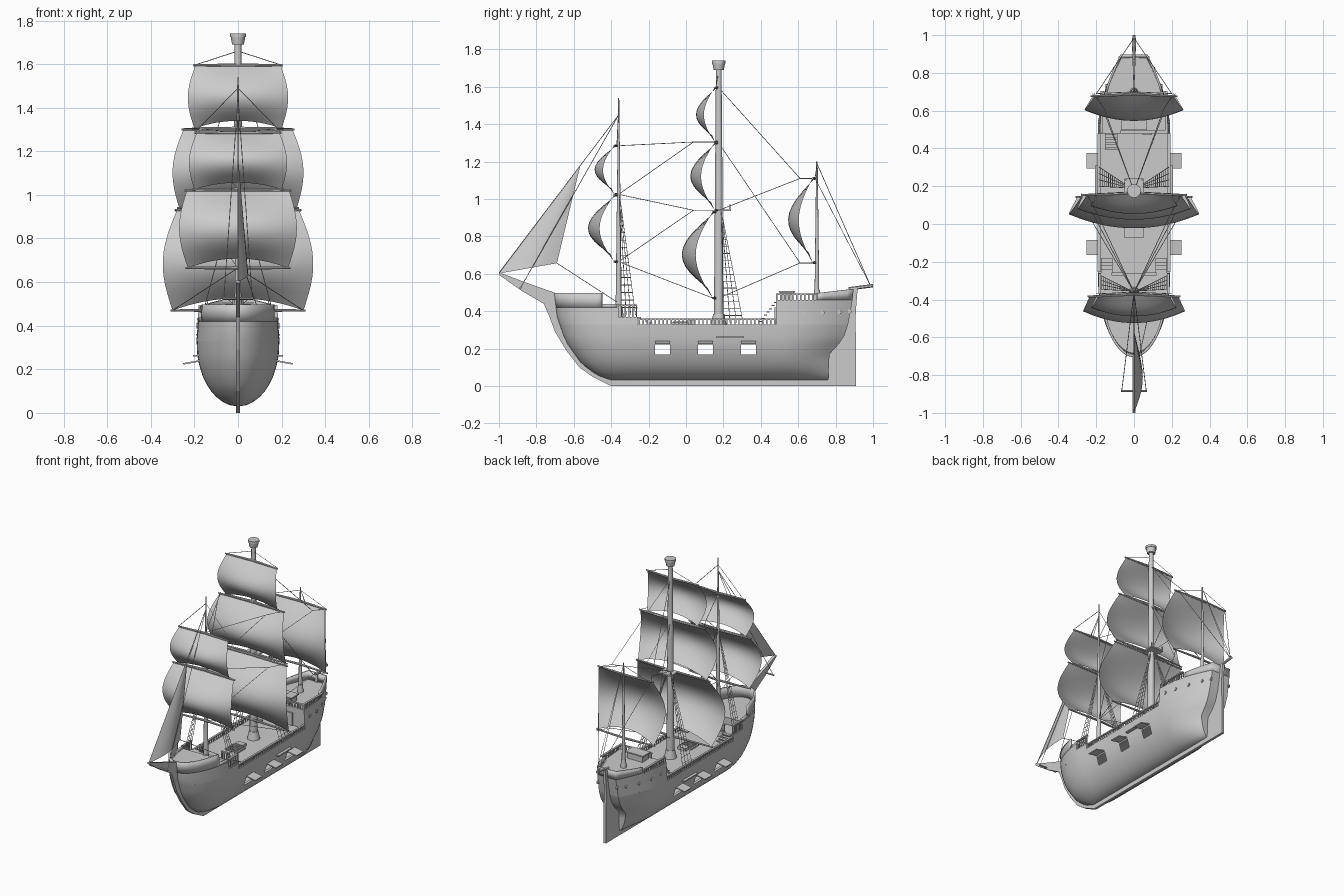
import bpy, bmesh, math
from mathutils import Vector, Matrix

if "Cube" in bpy.data.objects:
    bpy.data.objects.remove(bpy.data.objects["Cube"])

def finish(name, bm, smooth=None, weld=True):
    if weld:
        bmesh.ops.remove_doubles(bm, verts=bm.verts, dist=0.0002)
        bmesh.ops.recalc_face_normals(bm, faces=bm.faces)
    me = bpy.data.meshes.new(name)
    bm.to_mesh(me)
    bm.free()
    ob = bpy.data.objects.new(name, me)
    bpy.context.collection.objects.link(ob)
    if smooth:
        bpy.ops.object.select_all(action='DESELECT')
        ob.select_set(True)
        bpy.context.view_layer.objects.active = ob
        bpy.ops.object.shade_smooth_by_angle(angle=math.radians(smooth))
    return ob

def rod(bm, p, q, r0, r1=None, n=6):
    p, q = Vector(p), Vector(q)
    d = q - p
    m = Matrix.Translation((p + q) / 2) @ d.to_track_quat('Z', 'Y').to_matrix().to_4x4()
    bmesh.ops.create_cone(bm, cap_ends=True, segments=n, radius1=r0,
                          radius2=r0 if r1 is None else r1, depth=d.length, matrix=m)

def box(bm, c, s, tilt=0.0):
    m = Matrix.Translation(c) @ Matrix.Rotation(tilt, 4, 'Y') @ Matrix.Diagonal((*s, 1))
    bmesh.ops.create_cube(bm, size=1, matrix=m)

def lerp(tab, z):
    for (a, b), (c, d) in zip(tab, tab[1:]):
        if z <= c:
            return b + (d - b) * max(0, (z - a) / (c - a))
    return tab[-1][1]

# Hull form: bow and stern outlines and half width at any (y, z)
BOW = [(.03, -.40), (.06, -.48), (.12, -.56), (.24, -.645), (.37, -.69), (.5, -.705)]
STERN = [(.03, .76), (.17, .767), (.25, .84), (.32, .865), (.4, .88), (.52, .9)]
bow = lambda z: lerp(BOW, z)
stern = lambda z: lerp(STERN, z)

def half(y, z):
    t = min(1, max(0, (z - .03) / .29))
    w = .19 * math.sqrt(1 - (1 - t) ** 2) - max(0, z - .33) * .06
    if y < -.3:
        w *= math.sqrt(max(0, 1 - ((-.3 - y) / (-.3 - bow(z))) ** 2))
    if y > .5:
        w *= 1 - .6 * min(1, (y - .5) / (stern(z) - .5)) ** 2
    return w

def span(a, b, n, ease=False):
    f = lambda k: 1 - math.cos(k / n * math.pi / 2) if ease else k / n
    get = lambda v, z: v(z) if callable(v) else v
    return [lambda z, k=k: get(a, z) + (get(b, z) - get(a, z)) * f(k) for k in range(n + 1)]

def shell(name, cols, zs, skip=(), deck=True, ends=True, rise=0, thick=0):
    bm = bmesh.new()
    grid = {}
    for s in (-1, 1):
        for i, c in enumerate(cols):
            for j, z in enumerate(zs):
                y = c(z)
                up = rise * max(0, y - .7) / .2 if j else 0
                grid[s, i, j] = bm.verts.new((s * half(y, z), y, z + up))
    def quad(*k):
        bm.faces.new([grid[q] for q in k])
    n, m = len(cols), len(zs)
    for s in (-1, 1):
        for i in range(n - 1):
            for j in range(m - 1):
                yc = (cols[i](zs[j]) + cols[i + 1](zs[j])) / 2
                if zs[j] == .17 and any(a < yc < b for a, b in skip):
                    continue
                quad((s, i, j), (s, i + 1, j), (s, i + 1, j + 1), (s, i, j + 1))
    if deck:
        for i in range(n - 1):
            quad((-1, i, m - 1), (1, i, m - 1), (1, i + 1, m - 1), (-1, i + 1, m - 1))
    for i in ((0, n - 1) if ends is True else ends or ()):
        for j in range(m - 1):
            quad((-1, i, j), (1, i, j), (1, i, j + 1), (-1, i, j + 1))
    ob = finish(name, bm, 40)
    if thick:
        md = ob.modifiers.new("thickness", 'SOLIDIFY')
        md.thickness = thick
        md.offset = -1

# Hull, raised decks and bulwarks
PORTS = [-.125, .105, .335]
cuts = [(p - .04, p + .04) for p in PORTS]
mid = [-.24] + [y for c in cuts for y in c] + [.42]
cols = span(bow, -.3, 14, True) + [lambda z, y=y: y for y in mid] + span(.5, stern, 8)
shell("hull", cols, [.03, .034, .042, .055, .075, .1, .13, .17, .225, .27, .33], cuts)
shell("fore_deck", span(bow, -.37, 14, True), [.33, .37, .42])
shell("fore_step", span(-.37, -.26, 3), [.33, .37])
shell("bow_bulwark", span(bow, -.45, 14, True), [.42, .46, .497], deck=False, ends=False, thick=.012)
shell("bow_bulwark_low", span(-.45, -.37, 3), [.42, .438], deck=False, ends=False, thick=.012)
shell("stern_castle", span(.48, stern, 10), [.33, .36, .4, .46])
shell("stern_bulwark", span(.7, stern, 6), [.46, .497], deck=False, ends=(6,), rise=.022, thick=.012)

# Keel, stem, beakhead and rudder as one flat profile
prof = [(.91, 0), (-.4, 0), (-.5, .05), (-.57, .1), (-.64, .19), (-.7, .29), (-.73, .37), (-.76, .44),
        (-.88, .51), (-1, .595), (-1, .608), (-.86, .555), (-.7, .498), (-.68, .37), (-.63, .24),
        (-.54, .125), (-.4, .045), (.755, .045), (.76, .17), (.83, .25), (.87, .4), (.88, .525),
        (.918, .525), (.908, .4), (.905, .3), (.91, .28)]
bm = bmesh.new()
f = bm.faces.new([bm.verts.new((-.009, y, z)) for y, z in prof])
r = bmesh.ops.extrude_face_region(bm, geom=[f])
bmesh.ops.translate(bm, vec=(.018, 0, 0), verts=[v for v in r['geom'] if isinstance(v, bmesh.types.BMVert)])
finish("keel_and_stem", bm)

# Gun port lids, side channels and portholes
bm = bmesh.new()
for s in (-1, 1):
    for p in PORTS:
        box(bm, (s * .217, p, .231), (.07, .08, .007), s * .18)
    box(bm, (s * .197, .235, .262), (.02, .15, .008))
    for y, z in [(.54, .4), (.63, .393), (.73, .393), (.82, .395), (.875, .4)]:
        x = half(y, z)
        rod(bm, (s * (x - .01), y, z), (s * (x + .005), y, z), .012, n=10)
finish("ports_and_lids", bm)

# Railings
bm = bmesh.new()
def rail(p, q, h, n):
    p, q = Vector(p), Vector(q)
    for k in range(n + 1):
        c = p.lerp(q, k / n)
        box(bm, c + Vector((0, 0, h / 2)), (.007, .007, h))
    along = abs(q.y - p.y) > abs(q.x - p.x)
    L = (q - p).length + .008
    box(bm, (p + q) / 2 + Vector((0, 0, h)), (.014, L, .008) if along else (L, .014, .008))
for s in (-1, 1):
    rail((s * .185, -.25, .33), (s * .185, .475, .33), .028, 34)
    rail((s * .178, -.365, .37), (s * .183, -.265, .37), .062, 5)
    rail((s * .178, .485, .46), (s * .162, .7, .46), .032, 10)
    rail((s * .06, -.265, .37), (s * .115, -.265, .37), .05, 3)
rail((-.07, .487, .46), (.17, .487, .46), .032, 11)
finish("railings", bm)

# Deck fittings: hatches, stairs, cabin door, lookout platform, stern spar
bm = bmesh.new()
box(bm, (0, -.03, .334), (.1, .09, .01))
for k in range(5):
    box(bm, (-.036 + k * .018, -.03, .342), (.006, .08, .008))
    box(bm, (0, -.062 + k * .016, .342), (.08, .006, .008))
box(bm, (0, .54, .48), (.12, .07, .04))
box(bm, (0, .54, .505), (.14, .085, .008))
box(bm, (0, .03, .34), (.06, .04, .02))
box(bm, (.07, .477, .375), (.05, .01, .09))
for s in (-1, 1):
    for k in range(4):
        box(bm, (s * .145, -.25 + k * .02, .365 - k * .009), (.06, .02, .006))
for k in range(7):
    box(bm, (-.12, .4 + k * .013, .345 + k * .017), (.065, .016, .006))
box(bm, (0, .2, .94), (.1, .08, .01))
for s in (-1, 1):
    box(bm, (s * .045, .235, .955), (.008, .008, .03))
rod(bm, (0, .87, .52), (0, 1, .537), .009)
rod(bm, (-.07, -.885, .525), (.07, -.885, .525), .006)
finish("deck_fittings", bm)

# Masts with flared feet, and the crow's nest
bm = bmesh.new()
for y, z0, z1, r0, r1 in [(.175, .33, 1.7, .026, .015), (-.36, .37, 1.54, .017, .003), (.7, .46, 1.2, .013, .004)]:
    rod(bm, (0, y, z0), (0, y, z1), r0, r1, 12)
    rod(bm, (0, y, z0), (0, y, z0 + .055), r0 * 1.6, r0 * 1.15, 12)
rod(bm, (0, .175, 1.69), (0, .175, 1.738), .027, .036, 12)
rod(bm, (0, .175, 1.725), (0, .175, 1.74), .037, .037, 12)
finish("masts", bm, 40)

# Square sails: mast y, top z, bottom z, top/middle/bottom half widths, belly depth
SAILS = {"main_topgallant": (.165, 1.595, 1.305, .195, .23, .2, .11),
         "main_topsail": (.165, 1.3, .94, .25, .3, .27, .14),
         "main_course": (.155, .93, .47, .28, .345, .3, .175),
         "fore_topsail": (-.372, 1.285, 1.025, .19, .225, .2, .115),
         "fore_course": (-.372, 1.02, .665, .235, .27, .23, .15),
         "mizzen_sail": (.688, 1.11, .66, .21, .262, .22, .14)}
yards = bmesh.new()
for name, (y0, zt, zb, wt, wm, wb, D) in SAILS.items():
    bm = bmesh.new()
    N, M = 16, 12
    g = []
    for j in range(M + 1):
        v = j / M
        b = math.sin(math.pi * v)
        w = wt + (wb - wt) * v + (wm - (wt + wb) / 2) * b
        for i in range(N + 1):
            u = i / N * 2 - 1
            c = 1 - u * u
            g.append(bm.verts.new((u * w, y0 - .012 * u * u - D * (b * (.52 + .48 * c) + .22 * c * v ** 4),
                                   zt + (zb - zt) * v + .12 * (zt - zb) * c * v ** 3)))
    for j in range(M):
        for i in range(N):
            k = j * (N + 1) + i
            bm.faces.new((g[k], g[k + 1], g[k + N + 2], g[k + N + 1]))
    finish(name, bm, 60)
    for z, w in ((zt, wt), (zb, wb)):
        for s in (-1, 1):
            rod(yards, (0, y0, z), (s * (w + .01), y0 - .012, z), .008, .005, 8)
finish("yards", yards)

# Jib sail
bm = bmesh.new()
A, B, C = Vector((0, -1, .602)), Vector((0, -.565, 1.18)), Vector((.03, -.69, .657))
N = 8
rows = []
for i in range(N + 1):
    p, q = A.lerp(B, i / N), C.lerp(B, i / N)
    rows.append([bm.verts.new(p.lerp(q, j / N) + Vector((.03 * math.sin(math.pi * j / N) * (1 - i / N), 0, 0)))
                 for j in range(N + 1)])
for i in range(N):
    for j in range(N):
        bm.faces.new((rows[i][j], rows[i][j + 1], rows[i + 1][j + 1], rows[i + 1][j]))
finish("jib_sail", bm, 60)

# Rigging: stays, lifts, braces, shrouds with rungs
bm = bmesh.new()
def rope(*pts):
    for p, q in zip(pts, pts[1:]):
        rod(bm, p, q, .0018, n=4)
rope((0, -1, .605), (0, -.36, 1.45))
rope((.03, -.69, .657), (.1, -.37, .45))
for s in (-1, 1):
    rope((s * .065, -.885, .525), (0, -.36, 1.45))
    rope((0, .7, 1.19), (s * .01, .985, .54))
    rope((s * .2, .69, 1.11), (0, .985, .54))
    for y, z, zy, w in [(.17, 1.66, 1.595, .2), (-.36, 1.49, 1.285, .2), (.7, 1.18, 1.11, .2)]:
        rope((0, y, z), (s * w, y - .01, zy))
    for yc, zc, ye, w, frm in [(.61, 1.11, .69, .21, [(.175, 1.595), (.175, .94)]),
                               (.61, .658, .69, .22, [(.175, 1.3), (.175, .47)]),
                               (.04, 1.305, .16, .25, [(-.36, 1.285), (-.36, 1.025)]),
                               (.04, .94, .16, .28, [(-.36, 1.025), (-.36, .665)])]:
        rope((s * w, ye, zc), (s * w * .75, yc, zc))
        for y, z in frm:
            rope((0, y, z), (s * w * .75, yc, zc))
    rope((0, -.36, .665), (s * .3, .145, .47))
    for top, ys, z0, x in [((s * .015, .19, .93), (.2, .235, .27, .305), .34, .19),
                           ((s * .01, -.355, 1.02), (-.345, -.32, -.295, -.27), .38, .182)]:
        top = Vector(top)
        feet = [Vector((s * x, y, z0)) for y in ys]
        for ft in feet:
            rope(ft, top)
        for k in range(1, 15):
            rope(feet[0].lerp(top, k / 16), feet[-1].lerp(top, k / 16))
finish("rigging", bm, weld=False)
